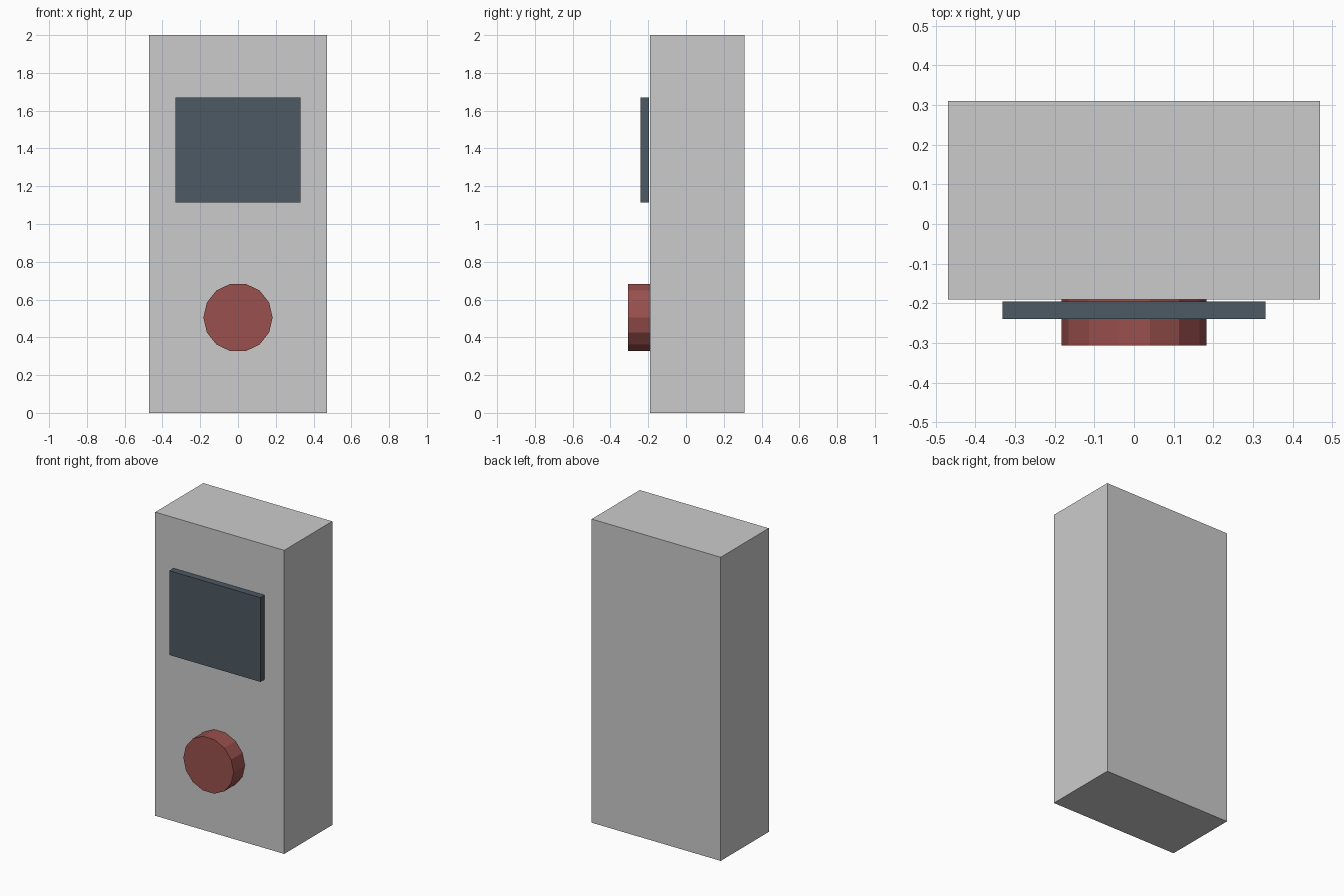
import bpy, bmesh, math

if "Cube" in bpy.data.objects:
    bpy.data.objects.remove(bpy.data.objects["Cube"])


def material(name, rgb):
    mat = bpy.data.materials.new(name)
    mat.diffuse_color = (*rgb, 1.0)
    mat.use_nodes = True
    mat.node_tree.nodes["Principled BSDF"].inputs["Base Color"].default_value = mat.diffuse_color
    return mat


def front_panel(name, outline, y_front, y_back, mat=None):
    """Extrude an (x, z) outline from y_front back to y_back."""
    bm = bmesh.new()
    face = bm.faces.new([bm.verts.new((x, y_front, z)) for x, z in outline])
    ext = bmesh.ops.extrude_face_region(bm, geom=[face], use_keep_orig=True)
    moved = [v for v in ext["geom"] if isinstance(v, bmesh.types.BMVert)]
    bmesh.ops.translate(bm, verts=moved, vec=(0, y_back - y_front, 0))
    bmesh.ops.recalc_face_normals(bm, faces=bm.faces)
    mesh = bpy.data.meshes.new(name)
    bm.to_mesh(mesh)
    bm.free()
    if mat:
        mesh.materials.append(mat)
    obj = bpy.data.objects.new(name, mesh)
    bpy.context.collection.objects.link(obj)
    return obj


def rect(x0, x1, z0, z1):
    return [(x0, z0), (x1, z0), (x1, z1), (x0, z1)]


def ngon(cx, cz, r, sides):
    step = math.tau / sides
    return [(cx + r * math.cos(i * step), cz + r * math.sin(i * step))
            for i in range(sides)]


slate = material("slate", (0.075, 0.1, 0.125))
red = material("red", (0.32, 0.08, 0.075))

# Upright box housing
front_panel("housing", rect(-0.47, 0.47, 0.0, 2.0), -0.19, 0.31)

# Thin screen plate, standing just proud of the housing
front_panel("screen", rect(-0.332, 0.332, 1.115, 1.67), -0.24, -0.196, slate)

# Fourteen-sided push button, seated slightly into the housing
front_panel("button", ngon(0.0, 0.505, 0.183, 14), -0.307, -0.18, red)
